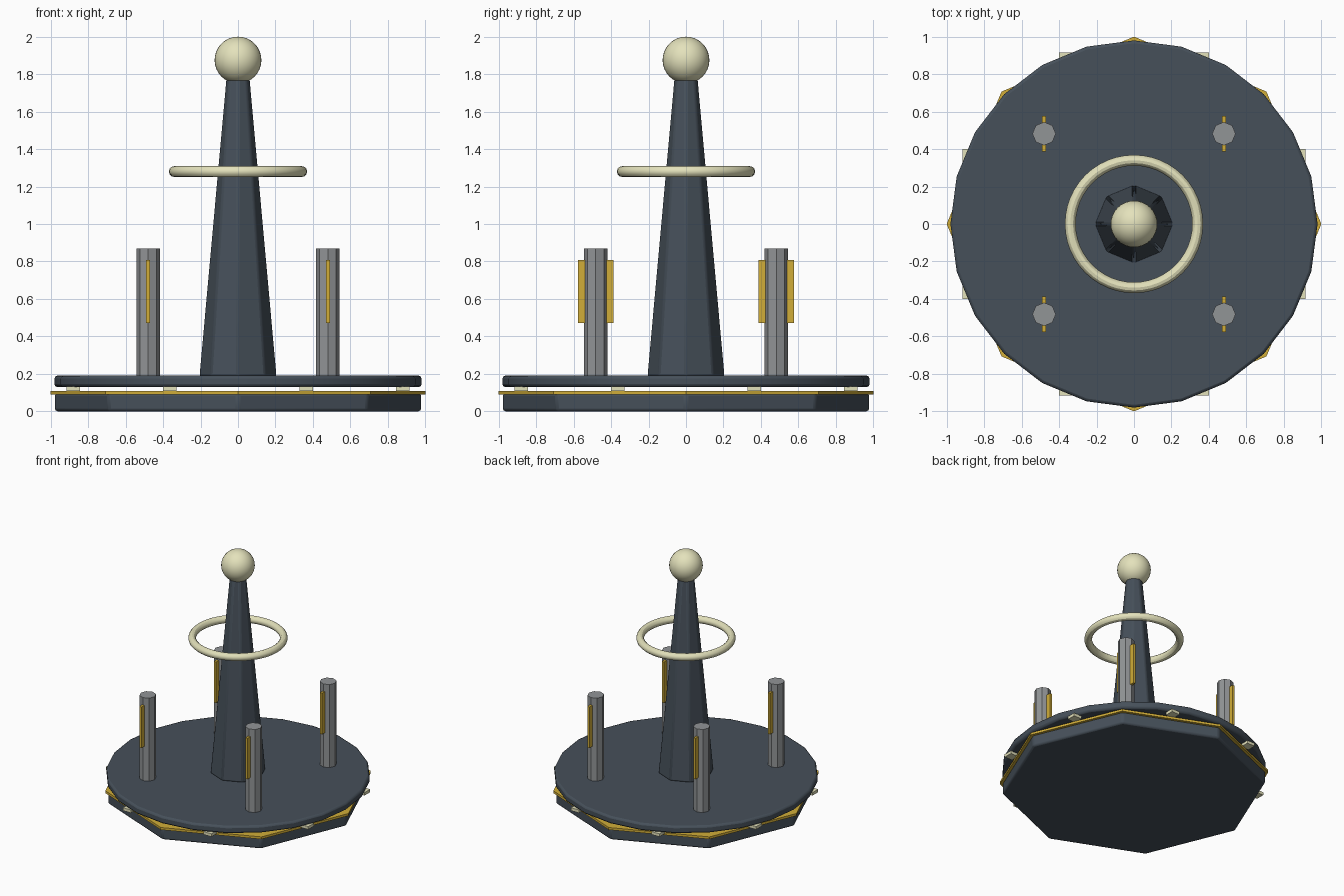
import bpy, math

if "Cube" in bpy.data.objects:
    bpy.data.objects.remove(bpy.data.objects["Cube"])


def mat(name, r, g, b):
    m = bpy.data.materials.new(name)
    m.diffuse_color = (r, g, b, 1)
    m.use_nodes = True
    m.node_tree.nodes["Principled BSDF"].inputs["Base Color"].default_value = m.diffuse_color
    return m


SLATE = mat("dark slate", 0.061, 0.08, 0.102)
GOLD = mat("gold", 0.64, 0.42, 0.04)
CREAM = mat("cream", 0.775, 0.76, 0.5)
GREY = mat("steel grey", 0.285, 0.297, 0.305)


def finish(name, m, bevel=0, smooth=False):
    o = bpy.context.object
    o.name = name
    o.data.materials.append(m)
    if bevel:
        b = o.modifiers.new("bevel", 'BEVEL')
        b.width = bevel
        b.segments = 2
        b.limit_method = 'ANGLE'
        b.angle_limit = math.radians(30)
    if smooth:
        bpy.ops.object.shade_smooth_by_angle(angle=math.radians(30))
    return o


def prism(name, m, n, r1, r2, z0, z1, x=0, y=0, bevel=0, smooth=False):
    bpy.ops.mesh.primitive_cone_add(vertices=n, radius1=r1, radius2=r2, depth=z1 - z0,
                                    location=(x, y, (z0 + z1) / 2))
    return finish(name, m, bevel, smooth)


def box(name, m, loc, size):
    bpy.ops.mesh.primitive_cube_add(size=1, location=loc)
    bpy.context.object.scale = size
    return finish(name, m)


# octagonal plinth, gold trim and round deck
prism("plinth", SLATE, 8, 0.98, 0.98, 0.0, 0.098, bevel=0.015, smooth=True)
prism("gold_trim", GOLD, 8, 1.0, 1.0, 0.09, 0.109)
prism("deck", SLATE, 24, 0.98, 0.98, 0.13, 0.19, bevel=0.015, smooth=True)

# small lamp blocks between trim and deck
for i in range(8):
    a = math.radians(22.5 + 45 * i)
    box("lamp_block", CREAM, (0.953 * math.cos(a), 0.953 * math.sin(a), 0.12),
        (0.072, 0.072, 0.024))

# tapered tower with globe and floating ring
prism("tower", SLATE, 8, 0.208, 0.062, 0.187, 1.8, bevel=0.012, smooth=True)
bpy.ops.mesh.primitive_uv_sphere_add(segments=32, ring_count=16, radius=0.125,
                                     location=(0, 0, 1.875))
finish("globe", CREAM, smooth=True)
bpy.ops.mesh.primitive_torus_add(major_radius=0.34, minor_radius=0.029, major_segments=48,
                                 minor_segments=12, location=(0, 0, 1.28))
finish("halo_ring", CREAM, smooth=True)

# four corner posts, each with a gold fin through it
for sx in (-1, 1):
    for sy in (-1, 1):
        x, y = 0.48 * sx, 0.482 * sy
        prism("post", GREY, 8, 0.0625, 0.0625, 0.185, 0.87, x, y)
        box("post_fin", GOLD, (x, y, 0.64), (0.02, 0.19, 0.336))
